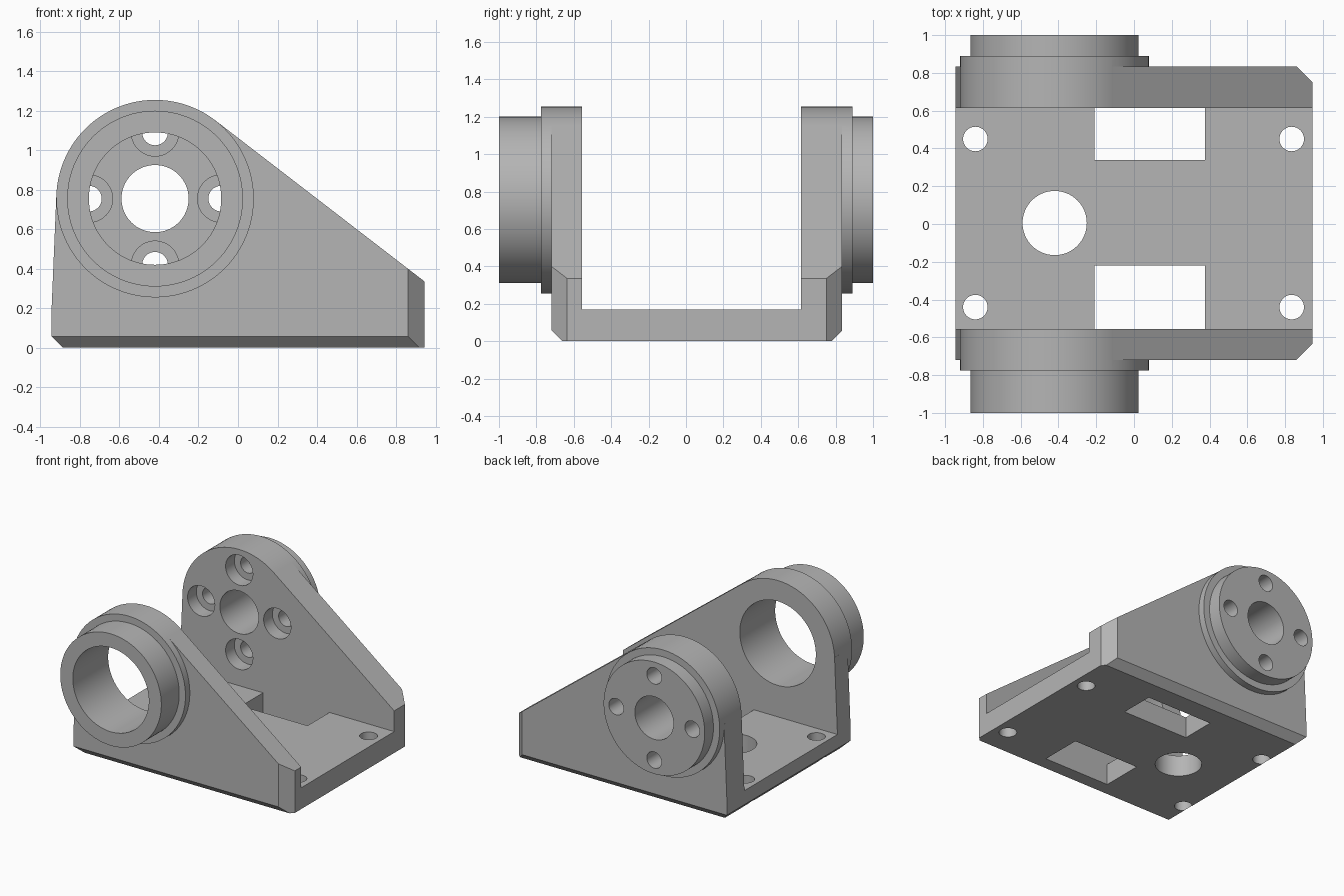
import bpy
import bmesh
from math import cos, sin, radians
from mathutils import Matrix, Vector

cube = bpy.data.objects.get("Cube")
if cube:
    bpy.data.objects.remove(cube, do_unlink=True)

grey = bpy.data.materials.new("plain grey")
grey.use_nodes = True
grey.diffuse_color = (0.46, 0.46, 0.46, 1)
grey.node_tree.nodes["Principled BSDF"].inputs["Base Color"].default_value = grey.diffuse_color

AXIS_X, AXIS_Z, HEAD_R = -0.42, 0.755, 0.5   # pivot axis, running along y
END = 0.945                                   # half length
FRONT, BACK = -0.72, 0.835                    # outer wall faces
IN_FRONT, IN_BACK = -0.555, 0.615             # inner wall faces
FLOOR = 0.17


def make_object(name, bm):
    bmesh.ops.recalc_face_normals(bm, faces=bm.faces)
    mesh = bpy.data.meshes.new(name)
    bm.to_mesh(mesh)
    bm.free()
    mesh.materials.append(grey)
    obj = bpy.data.objects.new(name, mesh)
    bpy.context.collection.objects.link(obj)
    return obj


def box(name, low, high):
    bm = bmesh.new()
    low, high = Vector(low), Vector(high)
    bmesh.ops.create_cube(bm, size=1, matrix=Matrix.Translation((low + high) / 2)
                          @ Matrix.Diagonal((high - low).to_4d()))
    return make_object(name, bm)


def cylinder(name, radius, start, end, axis="Y", sides=96):
    """Cylinder between two points lying along the given axis."""
    bm = bmesh.new()
    start, end = Vector(start), Vector(end)
    turn = Matrix.Rotation(radians(90), 4, "X") if axis == "Y" else Matrix()
    bmesh.ops.create_cone(bm, cap_ends=True, segments=sides, radius1=radius, radius2=radius,
                          depth=(end - start).length,
                          matrix=Matrix.Translation((start + end) / 2) @ turn)
    return make_object(name, bm)


def pivot_cylinder(name, radius, y0, y1, dx=0, dz=0, sides=96):
    x, z = AXIS_X + dx, AXIS_Z + dz
    return cylinder(name, radius, (x, y0, z), (x, y1, z), sides=sides)


def combine(body, tool, operation):
    mod = body.modifiers.new(tool.name, "BOOLEAN")
    mod.solver = "EXACT"
    mod.operation = operation
    mod.object = tool
    bpy.context.view_layer.objects.active = body
    bpy.ops.object.modifier_apply(modifier=mod.name)
    bpy.data.objects.remove(tool, do_unlink=True)


def on_head(degrees):
    a = radians(degrees)
    return AXIS_X + HEAD_R * cos(a), AXIS_Z + HEAD_R * sin(a)


# Side profile extruded across the full width
profile = [(-END, 0), (END, 0), (END, 0.335), on_head(52.4), (AXIS_X, AXIS_Z),
           on_head(177.6), (-END, FLOOR)]
bm = bmesh.new()
face = bm.faces.new([bm.verts.new((x, FRONT, z)) for x, z in profile])
sweep = bmesh.ops.extrude_face_region(bm, geom=[face])["geom"]
bmesh.ops.translate(bm, vec=(0, BACK - FRONT, 0),
                    verts=[v for v in sweep if isinstance(v, bmesh.types.BMVert)])

# Chamfers: three bottom edges and the two upright corners of the low end
EDGE, CORNER = 0.058, 0.085
chamfers = [((0, FRONT + EDGE, 0), (0, -1, -1)),
            ((0, BACK - EDGE, 0), (0, 1, -1)),
            ((-END + EDGE, 0, 0), (-1, 0, -1)),
            ((END, FRONT + CORNER, 0), (1, -1, 0)),
            ((END, BACK - CORNER, 0), (1, 1, 0))]
for point, normal in chamfers:
    cut = bmesh.ops.bisect_plane(bm, geom=bm.verts[:] + bm.edges[:] + bm.faces[:],
                                 plane_co=point, plane_no=Vector(normal).normalized(),
                                 clear_outer=True)
    rim = [e for e in cut["geom_cut"] if isinstance(e, bmesh.types.BMEdge)]
    bmesh.ops.edgeloop_fill(bm, edges=rim)
bracket = make_object("pivot_bracket", bm)

# Round heads and collars on both walls
for name, radius, y0, y1 in [("front_head", HEAD_R, -0.775, -0.4),
                             ("back_head", HEAD_R, 0.4, 0.89),
                             ("front_collar", 0.445, -1, -0.45),
                             ("back_collar", 0.445, 0.45, 1)]:
    combine(bracket, pivot_cylinder(name, radius, y0, y1), "UNION")

# Channel between the walls
cutters = [box("channel", (-2, IN_FRONT, FLOOR), (2, IN_BACK, 2))]

# Large front bore, small back bore, four counterbored screw holes
cutters.append(pivot_cylinder("front_bore", 0.335, -1.2, -0.3))
cutters.append(pivot_cylinder("back_bore", 0.17, 0.4, 1.2, sides=64))
for i in range(4):
    dx, dz = 0.335 * cos(radians(90 * i)), 0.335 * sin(radians(90 * i))
    cutters.append(pivot_cylinder("screw_hole", 0.065, 0.4, 1.2, dx, dz, 40))
    cutters.append(pivot_cylinder("counterbore", 0.12, 0.4, 0.725, dx, dz, 48))

# Floor openings: centre hole, corner holes, two slots beside the walls
cutters.append(cylinder("floor_hole", 0.17, (AXIS_X, 0.005, -0.2), (AXIS_X, 0.005, 0.4), "Z", 64))
for x in (-0.84, 0.835):
    for y in (-0.44, 0.45):
        cutters.append(cylinder("mount_hole", 0.065, (x, y, -0.2), (x, y, 0.4), "Z", 40))
for y0, y1 in ((IN_FRONT, -0.22), (0.34, IN_BACK)):
    cutters.append(box("slot", (-0.21, y0, -0.2), (0.375, y1, FLOOR + 0.05)))

for cutter in cutters:
    combine(bracket, cutter, "DIFFERENCE")

# Smooth curved walls, crisp edges
bpy.ops.object.select_all(action="DESELECT")
bracket.select_set(True)
bpy.context.view_layer.objects.active = bracket
bpy.ops.object.shade_smooth_by_angle(angle=radians(25))
